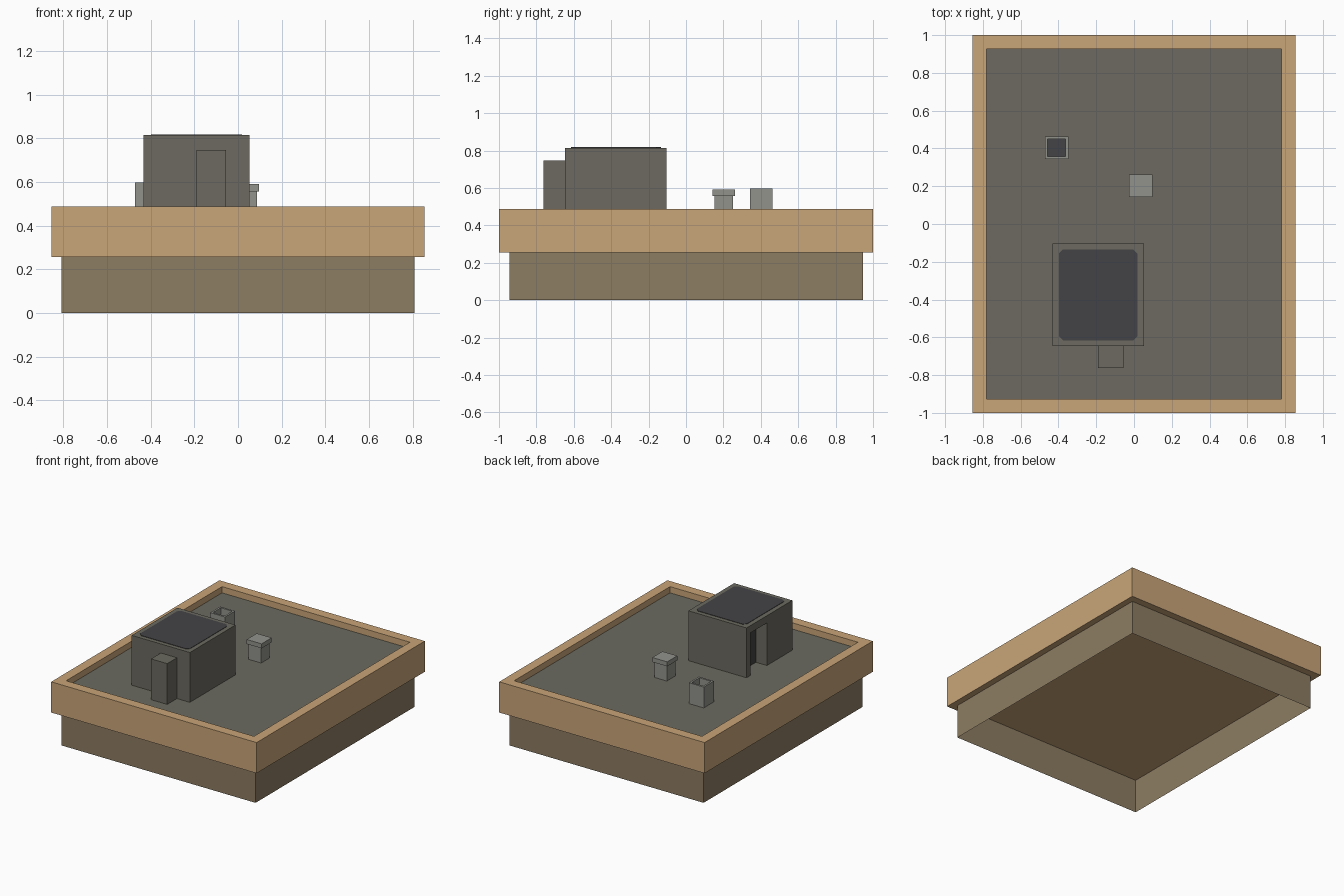
import bpy, bmesh

if "Cube" in bpy.data.objects:
    bpy.data.objects.remove(bpy.data.objects["Cube"])


def material(name, hex_code):
    def lin(c):
        c /= 255
        return c / 12.92 if c <= 0.04045 else ((c + 0.055) / 1.055) ** 2.4
    m = bpy.data.materials.new(name)
    m.diffuse_color = [lin(int(hex_code[i:i + 2], 16)) for i in (0, 2, 4)] + [1]
    m.use_nodes = True
    m.node_tree.nodes["Principled BSDF"].inputs["Base Color"].default_value = m.diffuse_color
    return m


TAN = material("tan_parapet", "C9A578")
BROWN = material("brown_wall", "8D7D63")
ROOF = material("roof_grey", "6C6A60")
DARK = material("dark_grey", "444446")
VENT = material("vent_grey", "92928C")


def box(name, x, y, z, mats, edit=None):
    """Box from (min, max) ranges; edit(bm) changes the mesh before it is stored."""
    bm = bmesh.new()
    bmesh.ops.create_cube(bm, size=1)
    for v in bm.verts:
        v.co = [r[c > 0] for r, c in zip((x, y, z), v.co)]
    bm.normal_update()
    if edit:
        edit(bm)
    me = bpy.data.meshes.new(name)
    bm.to_mesh(me)
    bm.free()
    for m in mats:
        me.materials.append(m)
    ob = bpy.data.objects.new(name, me)
    bpy.context.collection.objects.link(ob)
    return ob


def open_ends(bm):
    ends = [f for f in bm.faces if abs(f.normal.z) > 0.5]
    bmesh.ops.delete(bm, geom=ends, context='FACES_ONLY')


def sunk_top(margin, depth):
    """Inset the top face and push it down into a floor with material 1."""
    def edit(bm):
        top = next(f for f in bm.faces if f.normal.z > 0.5)
        bmesh.ops.inset_region(bm, faces=[top], thickness=margin, use_even_offset=True)
        for v in top.verts:
            v.co.z += 0
        # straight rim: first inset stays level, second one drops vertically
        wall = bmesh.ops.extrude_face_region(bm, geom=[top])
        floor = [g for g in wall["geom"] if isinstance(g, bmesh.types.BMFace)][0]
        for v in floor.verts:
            v.co.z -= depth
        if top.is_valid:
            bmesh.ops.delete(bm, geom=[top], context='FACES_ONLY')
        floor.material_index = 1
        bmesh.ops.recalc_face_normals(bm, faces=bm.faces)
    return edit


def cut_corners(bm):
    edges = [e for e in bm.edges if abs(e.verts[0].co.z - e.verts[1].co.z) > 0.001]
    bmesh.ops.bevel(bm, geom=edges, offset=0.022, segments=1, affect='EDGES')


FLOOR = 0.44

# Open-bottomed wall skirt and the parapet with the sunken roof
box("lower_wall", (-0.808, 0.808), (-0.945, 0.945), (0, 0.256), [BROWN], open_ends)
box("parapet_roof", (-0.855, 0.855), (-1, 1), (0.256, 0.487), [TAN, ROOF],
    sunk_top(0.073, 0.487 - FLOOR))

# Stair hut with a doorway recess on its left side
hut = box("stair_hut", (-0.432, 0.052), (-0.647, -0.103), (FLOOR, 0.815), [ROOF])
cutter = box("doorway_cutter", (-0.6, -0.335), (-0.345, -0.15), (FLOOR - 0.1, 0.76), [ROOF])
cutter.hide_render = True
cutter.hide_set(True)
cut = hut.modifiers.new("doorway", 'BOOLEAN')
cut.operation = 'DIFFERENCE'
cut.object = cutter
cut.solver = 'EXACT'
box("hut_door", (-0.341, -0.335), (-0.345, -0.15), (FLOOR, 0.76), [DARK])
box("hut_roof_patch", (-0.398, 0.019), (-0.616, -0.135), (0.813, 0.818), [DARK], cut_corners)
box("duct_box", (-0.19, -0.055), (-0.763, -0.647), (FLOOR, 0.747), [ROOF])

# Open chimney and capped vent
box("open_chimney", (-0.472, -0.348), (0.343, 0.463), (FLOOR, 0.597), [VENT, DARK],
    sunk_top(0.014, 0.06))
box("vent_stem", (-0.017, 0.087), (0.152, 0.252), (FLOOR, 0.558), [VENT])
box("vent_cap", (-0.027, 0.097), (0.142, 0.262), (0.557, 0.591), [VENT])
